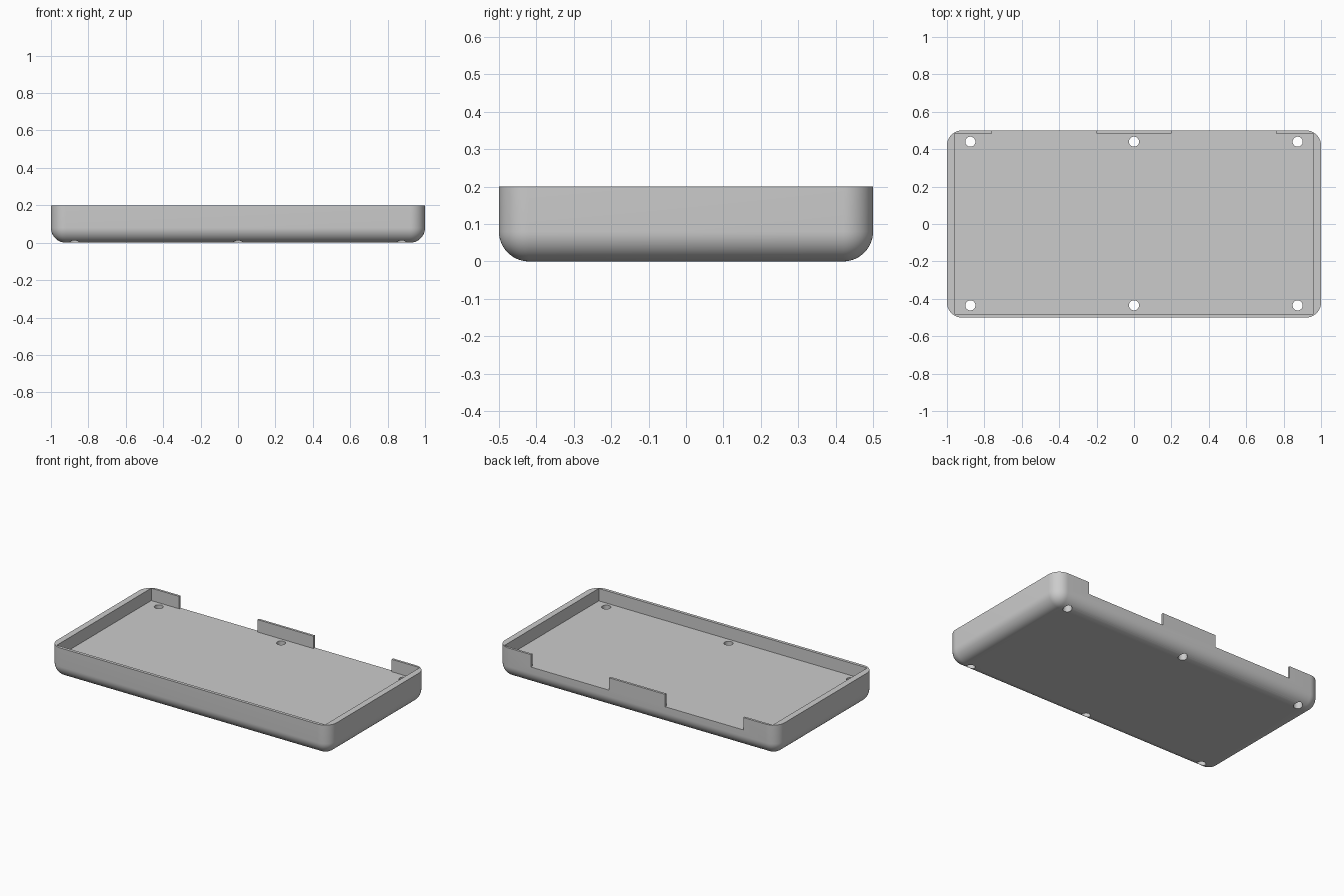
import bpy
import bmesh
import math
from mathutils import Matrix

if "Cube" in bpy.data.objects:
    bpy.data.objects.remove(bpy.data.objects["Cube"], do_unlink=True)

WIDTH, DEPTH, HEIGHT = 2.0, 1.0, 0.2
RADIUS = 0.08      # rounding of the upright and bottom edges
FLOOR = 0.12       # level of the inner floor
HOLE_RADIUS = 0.027

grey = bpy.data.materials.new("plain grey")
grey.use_nodes = True
colour = (0.6, 0.6, 0.6, 1)
grey.diffuse_color = colour
grey.node_tree.nodes["Principled BSDF"].inputs["Base Color"].default_value = colour


def add_object(name, bm):
    bmesh.ops.recalc_face_normals(bm, faces=bm.faces)
    mesh = bpy.data.meshes.new(name)
    bm.to_mesh(mesh)
    bm.free()
    mesh.materials.append(grey)
    obj = bpy.data.objects.new(name, mesh)
    bpy.context.collection.objects.link(obj)
    return obj


def cut(target, cutter):
    mod = target.modifiers.new(cutter.name, "BOOLEAN")
    mod.operation = "DIFFERENCE"
    mod.solver = "EXACT"
    mod.object = cutter
    bpy.context.view_layer.objects.active = target
    bpy.ops.object.modifier_apply(modifier=mod.name)
    bpy.data.objects.remove(cutter, do_unlink=True)


# Tray body: a block rounded everywhere but around its top rim
bm = bmesh.new()
bmesh.ops.create_cube(bm, size=1)
bmesh.ops.scale(bm, vec=(WIDTH, DEPTH, HEIGHT), verts=bm.verts)
bmesh.ops.translate(bm, vec=(0, 0, HEIGHT / 2), verts=bm.verts)
edges = [e for e in bm.edges if min(v.co.z for v in e.verts) < HEIGHT / 2]
bmesh.ops.bevel(bm, geom=edges, offset=RADIUS, segments=14, profile=0.5,
                affect="EDGES", clamp_overlap=True)
tray = add_object("tray", bm)

# Cavity with two openings through the back wall, drawn as one plan outline
half = [(0.96, -0.48), (0.96, 0.485), (0.76, 0.485),
        (0.76, 0.6), (0.2, 0.6), (0.2, 0.485)]
outline = half + [(-x, y) for x, y in reversed(half)]
bm = bmesh.new()
base = bm.faces.new([bm.verts.new((x, y, FLOOR)) for x, y in outline])
top = bmesh.ops.extrude_face_region(bm, geom=[base])["geom"]
bmesh.ops.translate(bm, vec=(0, 0, HEIGHT),
                    verts=[v for v in top if isinstance(v, bmesh.types.BMVert)])
cut(tray, add_object("cavity_cutter", bm))

# Six screw holes through the floor
bm = bmesh.new()
for x in (-0.875, 0, 0.875):
    for y in (-0.435, 0.44):
        bmesh.ops.create_cone(bm, cap_ends=True, segments=32, depth=1,
                              radius1=HOLE_RADIUS, radius2=HOLE_RADIUS,
                              matrix=Matrix.Translation((x, y, 0)))
cut(tray, add_object("screw_hole_cutter", bm))

bpy.ops.object.select_all(action="DESELECT")
tray.select_set(True)
bpy.context.view_layer.objects.active = tray
bpy.ops.object.shade_smooth_by_angle(angle=math.radians(30))
